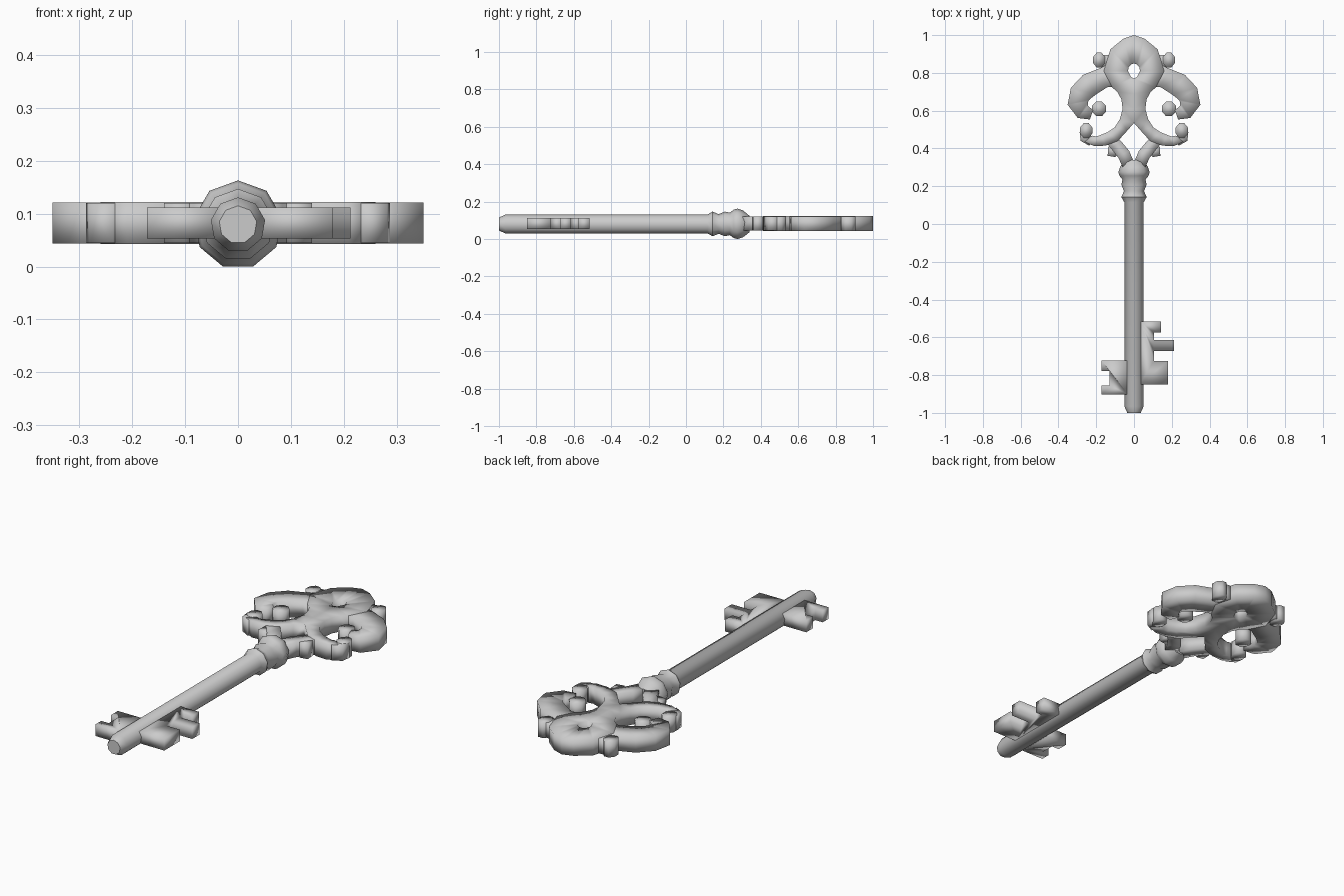
import bpy, bmesh, math
from mathutils import Vector

if "Cube" in bpy.data.objects:
    bpy.data.objects.remove(bpy.data.objects["Cube"])

ZC = 0.079          # height of the shaft axis
BOW_Z = (0.043, 0.122)
BIT_Z = (0.053, 0.112)


def finish(name, bm):
    bmesh.ops.recalc_face_normals(bm, faces=bm.faces)
    me = bpy.data.meshes.new(name)
    bm.to_mesh(me)
    bm.free()
    ob = bpy.data.objects.new(name, me)
    bpy.context.collection.objects.link(ob)
    for p in me.polygons:
        p.use_smooth = True
    return ob


def mirror(ob):
    m = ob.modifiers.new("mirror", 'MIRROR')
    m.use_clip = True
    m.merge_threshold = 0.0005
    return ob


def slab(name, pairs, z):
    """Thick strip between two edges, given as (ax, ay, bx, by) rungs."""
    bm = bmesh.new()
    rings = [[bm.verts.new(c) for c in
              ((ax, ay, z[0]), (bx, by, z[0]), (bx, by, z[1]), (ax, ay, z[1]))]
             for ax, ay, bx, by in pairs]
    for r, s in zip(rings, rings[1:]):
        for i in range(4):
            j = (i + 1) % 4
            # leave the mirror plane open
            if r[i].co.x == r[j].co.x == s[i].co.x == 0:
                continue
            bm.faces.new((r[i], r[j], s[j], s[i]))
    for r in (rings[0], rings[-1]):
        if any(v.co.x != 0 for v in r):
            bm.faces.new(r)
    return finish(name, bm)


def ribbon(name, path, z):
    """Thick strip following a centre line of (x, y, half width)."""
    pairs = []
    for i, (x, y, w) in enumerate(path):
        a, b = path[max(i - 1, 0)], path[min(i + 1, len(path) - 1)]
        t = Vector((b[0] - a[0], b[1] - a[1])).normalized()
        pairs.append((x - t.y * w, y + t.x * w, x + t.y * w, y - t.x * w))
    return mirror(slab(name, pairs, z))


def plate(name, outline, z):
    bm = bmesh.new()
    f = bm.faces.new([bm.verts.new((x, y, z[0])) for x, y in outline])
    ext = bmesh.ops.extrude_face_region(bm, geom=[f], use_keep_orig=True)
    for v in ext['geom']:
        if isinstance(v, bmesh.types.BMVert):
            v.co.z = z[1]
    return finish(name, bm)


# Shaft with rounded tip and turned collar, nine sided
profile = [(-1, 0.036), (-0.965, 0.052), (0.115, 0.052), (0.142, 0.068), (0.175, 0.054),
           (0.208, 0.068), (0.235, 0.062), (0.255, 0.078), (0.275, 0.084), (0.305, 0.074),
           (0.34, 0.045)]
N = 9
bm = bmesh.new()
rings = []
for y, r in profile:
    rings.append([bm.verts.new((r * math.sin(2 * math.pi * k / N), y,
                                ZC + r * math.cos(2 * math.pi * k / N))) for k in range(N)])
for r, s in zip(rings, rings[1:]):
    for k in range(N):
        bm.faces.new((r[k], r[(k + 1) % N], s[(k + 1) % N], s[k]))
bm.faces.new(rings[0])
bm.faces.new(rings[-1])
shaft = finish("shaft", bm)
bpy.context.view_layer.objects.active = shaft
shaft.select_set(True)
bpy.ops.object.shade_smooth_by_angle(angle=math.radians(50))

# Bow crown around the eye, central stem, then the splayed leg and its hook
crown = [(0, 0.85, 0, 1), (0.014, 0.846, 0.055, 0.982), (0.028, 0.832, 0.125, 0.925),
         (0.032, 0.81, 0.16, 0.81), (0.016, 0.778, 0.115, 0.722), (0, 0.77, 0.088, 0.70),
         (0, 0.69, 0.067, 0.66), (0, 0.61, 0.06, 0.61), (0, 0.535, 0.075, 0.555),
         (0.035, 0.495, 0.102, 0.512), (0.085, 0.44, 0.14, 0.486), (0.15, 0.415, 0.175, 0.472),
         (0.21, 0.412, 0.20, 0.463), (0.26, 0.435, 0.222, 0.468)]
mirror(slab("bow_crown_and_stem", crown, BOW_Z))

# Large side scroll curling inward
ribbon("side_scroll", [(0.10, 0.79, 0.068), (0.16, 0.775, 0.054), (0.235, 0.738, 0.062),
                       (0.285, 0.69, 0.058), (0.297, 0.64, 0.055), (0.27, 0.593, 0.042),
                       (0.225, 0.578, 0.026)], (0.0435, 0.1215))


# Round knobs ending the scrolls, hooks and crown
def knob(name, cx, cy, rx, ry, d):
    pts = [(cx + rx * math.cos(math.pi * (k + .5) / 4), cy + ry * math.sin(math.pi * (k + .5) / 4))
           for k in range(8)]
    mirror(plate(name, pts, (BOW_Z[0] + d, BOW_Z[1] - d)))


knob("scroll_knob", 0.185, 0.610, 0.04, 0.042, 0.001)
knob("hook_knob", 0.253, 0.495, 0.035, 0.042, 0.001)
knob("crown_knob", 0.185, 0.868, 0.034, 0.042, 0.001)
ribbon("crown_knob_neck", [(0.12, 0.855, 0.04), (0.185, 0.865, 0.03)], (0.0445, 0.1205))
ribbon("hook_bend", [(0.225, 0.438, 0.026), (0.262, 0.456, 0.026), (0.266, 0.49, 0.022)],
       (0.0445, 0.1205))

# Lower branches joining the bow to the collar, with little spurs
ribbon("lower_branch", [(0.135, 0.46, 0.03), (0.095, 0.42, 0.032), (0.055, 0.37, 0.034),
                        (0.03, 0.315, 0.032)], (0.0445, 0.1205))
ribbon("lower_spur", [(0.08, 0.405, 0.024), (0.11, 0.383, 0.03), (0.138, 0.385, 0.024)],
       (0.045, 0.12))

# Key bits
plate("right_bit", [(0.03, -0.515), (0.142, -0.515), (0.142, -0.575), (0.105, -0.575),
                    (0.105, -0.615), (0.213, -0.615), (0.213, -0.672), (0.105, -0.672),
                    (0.105, -0.725), (0.18, -0.725), (0.18, -0.85), (0.03, -0.85)], BIT_Z)
plate("left_bit", [(-0.03, -0.722), (-0.172, -0.722), (-0.172, -0.778), (-0.13, -0.778),
                   (-0.13, -0.855), (-0.172, -0.855), (-0.172, -0.902), (-0.03, -0.902)], BIT_Z)
